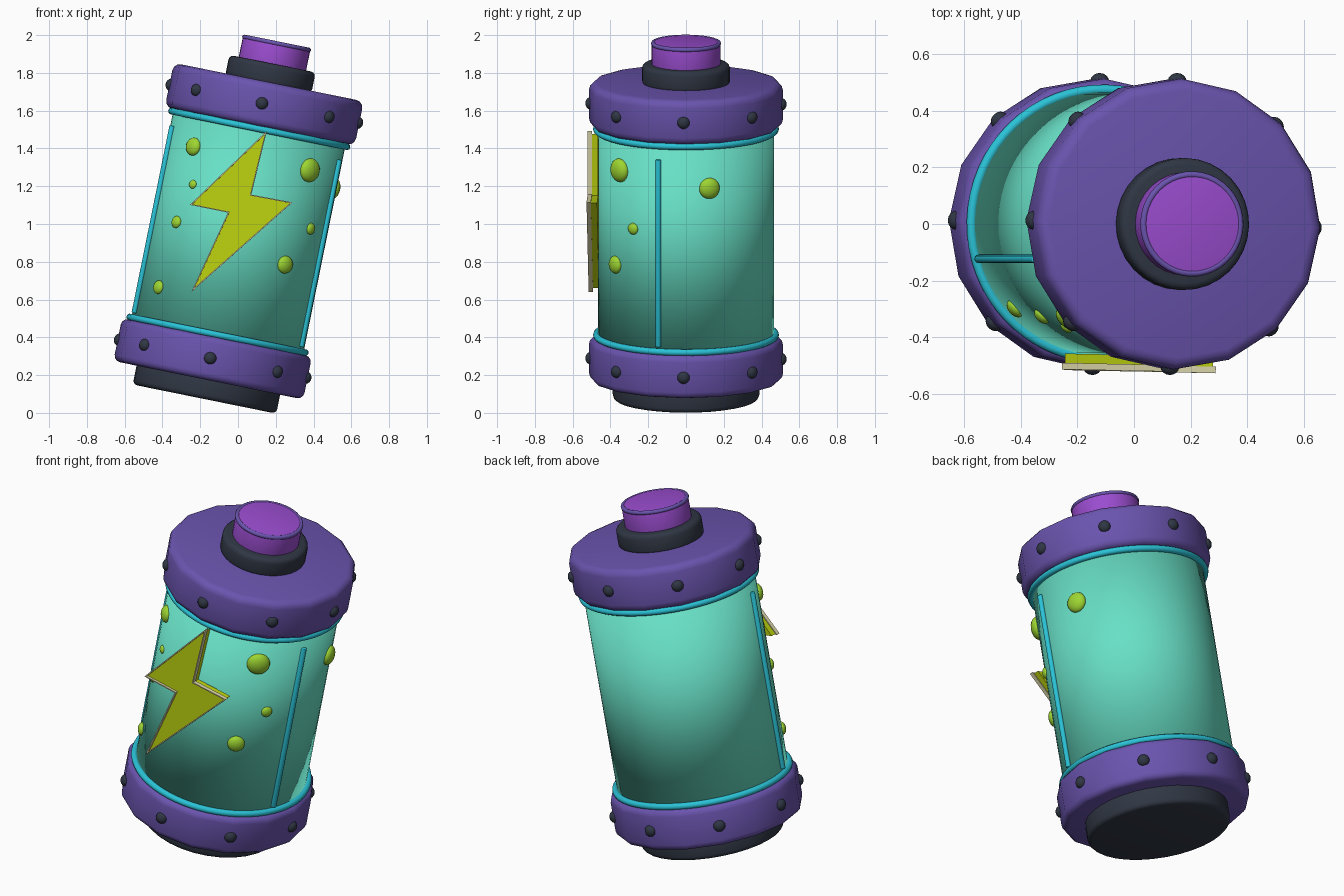
import bpy, bmesh, math
from mathutils import Matrix, Vector

if "Cube" in bpy.data.objects:
    bpy.data.objects.remove(bpy.data.objects["Cube"])

# Whole canister leans to the right and is spun slightly about its axis
LEAN = (Matrix.Translation((-0.175, 0, 0.085))
        @ Matrix.Rotation(math.radians(11.46), 4, 'Y')
        @ Matrix.Rotation(math.radians(-1.5), 4, 'Z'))
BODY_R = 0.465


def material(name, r, g, b):
    def lin(c):
        c /= 255
        return c / 12.92 if c <= 0.04045 else ((c + 0.055) / 1.055) ** 2.4
    m = bpy.data.materials.new(name)
    m.diffuse_color = (lin(r), lin(g), lin(b), 1)
    m.use_nodes = True
    m.node_tree.nodes["Principled BSDF"].inputs["Base Color"].default_value = m.diffuse_color
    return m


PURPLE = material("cap purple", 106, 84, 174)
VIOLET = material("button violet", 155, 77, 208)
DARK = material("dark slate", 48, 55, 68)
TEAL = material("glass teal", 104, 224, 198)
CYAN = material("trim cyan", 42, 195, 215)
LIME = material("bubble lime", 158, 214, 50)
YELLOW = material("bolt yellow", 190, 212, 16)
CREAM = material("bolt cream", 226, 220, 175)


def finish(bm, name, mat, angle=40, local=Matrix()):
    bmesh.ops.recalc_face_normals(bm, faces=bm.faces)
    me = bpy.data.meshes.new(name)
    bm.to_mesh(me)
    bm.free()
    me.materials.append(mat)
    me.polygons.foreach_set("use_smooth", [True] * len(me.polygons))
    if angle < 180:
        me.set_sharp_from_angle(angle=math.radians(angle))
    ob = bpy.data.objects.new(name, me)
    bpy.context.scene.collection.objects.link(ob)
    ob.matrix_world = LEAN @ local
    return ob


def drum(name, r, low, high, sides, bevel, mat, angle=40):
    bm = bmesh.new()
    bmesh.ops.create_cone(bm, cap_ends=True, segments=sides, radius1=r, radius2=r,
                          depth=high - low,
                          matrix=Matrix.Translation((0, 0, (low + high) / 2)))
    if bevel:
        rims = [e for e in bm.edges if abs(e.verts[0].co.z - e.verts[1].co.z) < 1e-4]
        bmesh.ops.bevel(bm, geom=rims, offset=bevel, segments=3, profile=0.5,
                        affect='EDGES')
    return finish(bm, name, mat, angle)


def ring(name, major, minor, z, mat, n=64, k=10):
    bm = bmesh.new()
    loops = []
    for i in range(n):
        a = 2 * math.pi * i / n
        loop = []
        for j in range(k):
            b = 2 * math.pi * j / k
            d = major + minor * math.cos(b)
            loop.append(bm.verts.new((d * math.cos(a), d * math.sin(a),
                                      z + minor * math.sin(b))))
        loops.append(loop)
    for i in range(n):
        p, q = loops[i], loops[(i + 1) % n]
        for j in range(k):
            bm.faces.new((p[j], q[j], q[(j + 1) % k], p[(j + 1) % k]))
    return finish(bm, name, mat, 180)


def blob(name, degrees, dist, z, r, depth, mat):
    # Sphere flattened along the outward direction
    bm = bmesh.new()
    bmesh.ops.create_uvsphere(bm, u_segments=16, v_segments=10, radius=1)
    local = (Matrix.Rotation(math.radians(degrees), 4, 'Z')
             @ Matrix.Translation((dist, 0, z)) @ Matrix.Diagonal((depth, r, r, 1)))
    return finish(bm, name, mat, 180, local)


# Body and end pieces
drum("glass_body", BODY_R, 0.30, 1.47, 64, 0, TEAL, 180)
drum("foot", 0.388, -0.012, 0.12, 32, 0.025, DARK)
drum("bottom_cap", 0.513, 0.09, 0.322, 16, 0.035, PURPLE, 60)
drum("top_cap", 0.513, 1.46, 1.70, 16, 0.04, PURPLE, 60)
drum("collar", 0.233, 1.685, 1.80, 32, 0.025, DARK, 60)
drum("button", 0.182, 1.77, 1.918, 32, 0.008, VIOLET)
ring("button_rim", 0.174, 0.012, 1.909, PURPLE, 40, 8)
ring("bottom_trim", 0.474, 0.018, 0.335, CYAN)
ring("top_trim", 0.474, 0.018, 1.447, CYAN)

# Rivets around both caps
for cap, z in (("bottom", 0.206), ("top", 1.583)):
    for i in range(8):
        blob(f"{cap}_rivet_{i + 1}", 45 * i, 0.505, z, 0.033, 0.028, DARK)

# Upright rods on both sides
for side, s in (("left", -1), ("right", 1)):
    rod = drum(f"{side}_rod", 0.015, 0.36, 1.372, 12, 0.004, CYAN)
    rod.matrix_world = LEAN @ Matrix.Translation((s * 0.451, -0.135, 0))

# Bubbles: angle around the body, height, radius
for i, (deg, z, r) in enumerate([(-132.5, 1.286, 0.048), (-126.5, 1.09, 0.023),
                                 (-134, 0.877, 0.032), (-138.5, 0.52, 0.036),
                                 (-47.5, 1.286, 0.063), (-35.5, 0.983, 0.031),
                                 (-52, 0.77, 0.047), (17, 1.217, 0.056)]):
    blob(f"bubble_{i + 1}", deg, BODY_R, z, r, r * 0.6, LIME)

# Lightning bolt slab with a thin raised frame
BOLT = [(0.051, 1.434), (0.038, 1.095), (0.257, 1.098),
        (-0.161, 0.544), (-0.057, 0.983), (-0.261, 0.983)]


def inset(points, d):
    # Move each corner inward along its mitre (points run clockwise)
    out = []
    n = len(points)
    for i in range(n):
        a, p, b = (Vector(points[(i + k) % n]) for k in (-1, 0, 1))
        u, v = (p - a).normalized(), (b - p).normalized()
        n1, n2 = Vector((u.y, -u.x)), Vector((v.y, -v.x))
        if sum(points[j][0] * points[(j + 1) % n][1]
               - points[(j + 1) % n][0] * points[j][1] for j in range(n)) > 0:
            n1, n2 = -n1, -n2
        out.append(p + (n1 + n2) * d / (1 + n1.dot(n2)))
    return out


bm = bmesh.new()
face = bm.faces.new([bm.verts.new((x, -0.506, z)) for x, z in inset(BOLT, 0.002)])
res = bmesh.ops.extrude_face_region(bm, geom=[face], use_keep_orig=True)
bmesh.ops.translate(bm, vec=(0, 0.042, 0),
                    verts=[v for v in res["geom"] if isinstance(v, bmesh.types.BMVert)])
finish(bm, "bolt", YELLOW, 20)

bm = bmesh.new()
corners = [[bm.verts.new((p[0], y, p[1])) for p in pts]
           for pts, y in ((inset(BOLT, -0.003), -0.497), (inset(BOLT, -0.003), -0.52),
                          (inset(BOLT, 0.003), -0.52), (inset(BOLT, 0.003), -0.497))]
for i in range(6):
    j = (i + 1) % 6
    for k in range(4):
        p, q = corners[k], corners[(k + 1) % 4]
        bm.faces.new((p[i], p[j], q[j], q[i]))
finish(bm, "bolt_frame", CREAM, 20)
